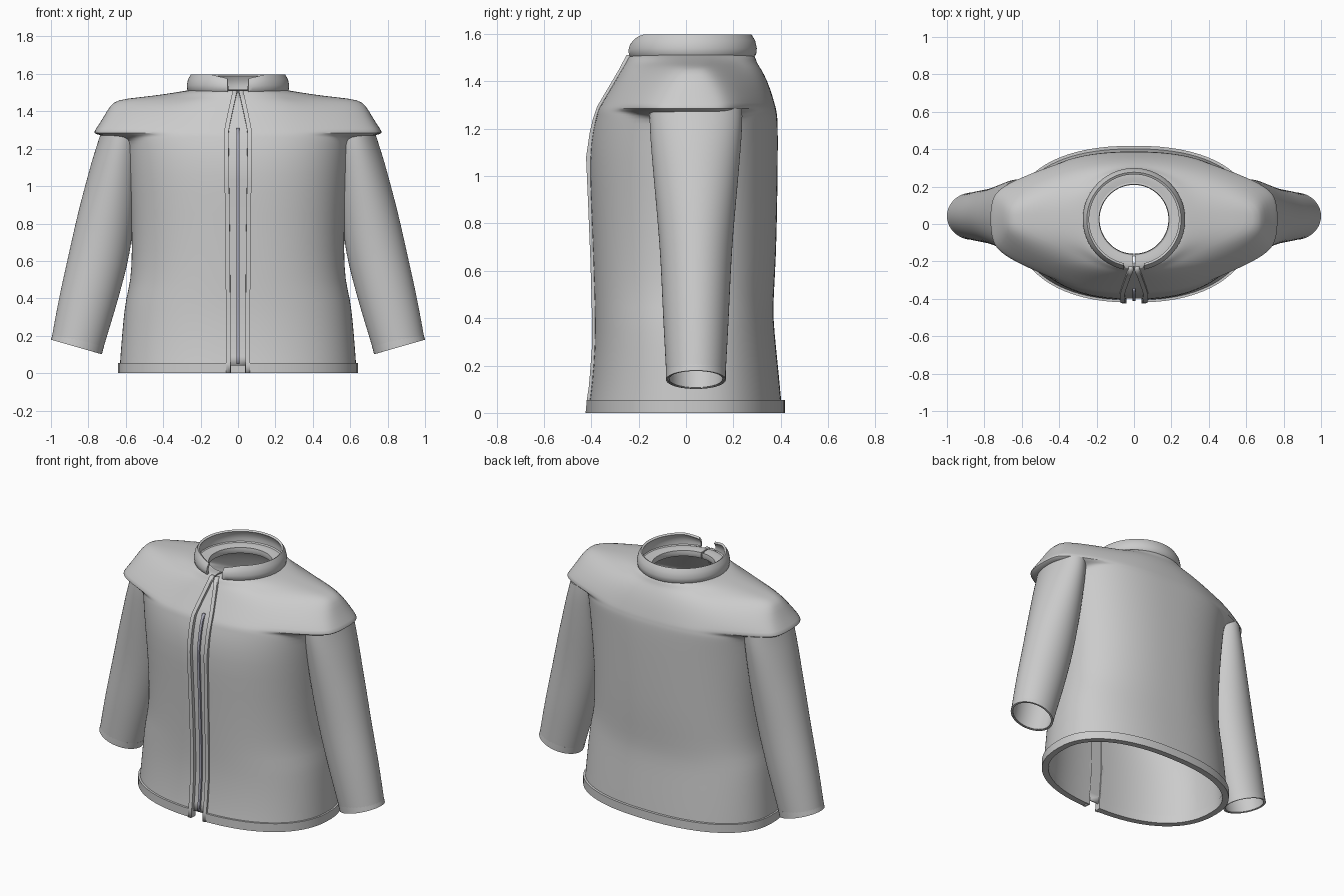
import bpy, bmesh, math

if "Cube" in bpy.data.objects:
    bpy.data.objects.remove(bpy.data.objects["Cube"])


def material(name, rgb):
    m = bpy.data.materials.new(name)
    m.diffuse_color = (*rgb, 1)
    m.use_nodes = True
    m.node_tree.nodes["Principled BSDF"].inputs["Base Color"].default_value = m.diffuse_color
    return m


GREY = material("light grey cloth", (0.6, 0.6, 0.6))
ZIP = material("zip grey", (0.38, 0.38, 0.46))


def lerp(table, z):
    """Linear lookup in a list of (z, value) pairs."""
    for (a, va), (b, vb) in zip(table, table[1:]):
        if z <= b:
            return va + (vb - va) * max(0, (z - a) / (b - a))
    return table[-1][1]


def skin(name, rings, closed, mat=GREY, thick=0, subsurf=0, angle=40):
    """Join rings of points into a surface; rings run upward, counter-clockwise."""
    bm = bmesh.new()
    rows = [[bm.verts.new(p) for p in ring] for ring in rings]
    n = len(rows[0])
    for lo, hi in zip(rows, rows[1:]):
        for j in range(n if closed else n - 1):
            k = (j + 1) % n
            bm.faces.new((lo[j], lo[k], hi[k], hi[j]))
    me = bpy.data.meshes.new(name)
    bm.to_mesh(me)
    bm.free()
    ob = bpy.data.objects.new(name, me)
    bpy.context.collection.objects.link(ob)
    me.materials.append(mat)
    bpy.ops.object.select_all(action='DESELECT')
    ob.select_set(True)
    bpy.context.view_layer.objects.active = ob
    if thick:
        s = ob.modifiers.new("thickness", 'SOLIDIFY')
        s.thickness = thick
        s.offset = -1
        s.edge_crease_outer = s.edge_crease_inner = 1
        bpy.ops.object.modifier_apply(modifier=s.name)
    bpy.ops.object.shade_smooth_by_angle(angle=math.radians(angle))
    if subsurf:
        s = ob.modifiers.new("smooth", 'SUBSURF')
        s.levels = s.render_levels = subsurf
    return ob


def mirror(ob):
    m = ob.modifiers.new("mirror", 'MIRROR')
    m.use_mirror_merge = False


def power(v, e):
    return math.copysign(abs(v) ** e, v)


def open_ring(z, hx, yf, yb, n, gap, flare=0, near=0.4, far=1, cy=0.03, segs=72):
    """Rounded cross-section, open by 2 * gap at the front.
    The sides are widened by flare, fading between the relative depths near and far."""
    e = 2 / n
    t0 = math.asin(min(1, (gap / hx) ** (1 / e)))
    pts = []
    for i in range(segs + 1):
        t = t0 + (2 * math.pi - 2 * t0) * i / segs
        c = -power(math.cos(t), e)
        x = hx * power(math.sin(t), e)
        s = min(1, max(0, (abs(c) - near) / (far - near)))
        x += math.copysign(flare * (1 - s * s * (3 - 2 * s)), x)
        pts.append((x, cy + c * ((yb - cy) if c > 0 else (cy - yf)), z))
    return pts


# half width of the front opening
GAP = [(0, 0.04), (0.6, 0.042), (1.2, 0.05), (1.3, 0.05), (1.45, 0.018), (1.51, 0.004)]

# z, half width, front, back, roundness, then shoulder flare with its fade range
BODY = [
    (0.02, 0.634, -0.412, 0.405, 2.3),
    (0.12, 0.627, -0.397, 0.396, 2.3),
    (0.28, 0.614, -0.385, 0.38, 2.3),
    (0.40, 0.600, -0.385, 0.368, 2.3),
    (0.49, 0.574, -0.387, 0.37, 2.3),
    (0.65, 0.566, -0.392, 0.38, 2.3),
    (0.85, 0.572, -0.4, 0.385, 2.3),
    (1.08, 0.592, -0.41, 0.388, 2.33),
    (1.20, 0.603, -0.392, 0.388, 2.4),
    (1.245, 0.608, -0.38, 0.386, 2.45),
    (1.262, 0.61, -0.376, 0.384, 2.45, 0.04, 0.3, 0.7),
    (1.272, 0.61, -0.373, 0.382, 2.45, 0.14, 0.3, 0.75),
    (1.285, 0.61, -0.368, 0.38, 2.45, 0.163, 0.35, 0.9),
    (1.30, 0.607, -0.36, 0.376, 2.42, 0.157, 0.35, 0.95),
    (1.37, 0.57, -0.318, 0.356, 2.25, 0.148, 0.3, 0.95),
    (1.43, 0.505, -0.283, 0.33, 2.15, 0.18, 0.2, 0.88),
    (1.462, 0.43, -0.264, 0.31, 2.05, 0.22, 0.1, 0.78),
    (1.475, 0.38, -0.256, 0.302, 2.0, 0.145, 0.1, 0.75),
    (1.492, 0.335, -0.247, 0.295, 2.0, 0.05, 0.1, 0.75),
    (1.508, 0.295, -0.24, 0.29, 2.0),
    (1.515, 0.25, -0.215, 0.272, 2.0),
    (1.508, 0.195, -0.165, 0.22, 2.0),
]
FRONT = [(r[0], r[2]) for r in BODY[:-2]]

# jacket body with flared shoulder caps
skin("jacket_body", [open_ring(*r[:5], lerp(GAP, r[0]), *r[5:]) for r in BODY], False,
     thick=0.025, subsurf=1)

# bottom hem band
skin("hem_band", [open_ring(z, 0.642, -0.42, 0.418, 2.3, 0.04)
                  for z in (0, 0.054)], False, thick=0.04)

# stand-up collar, dipping at the front corners
collar = []
for z, r in ((1.502, 0.262), (1.512, 0.271), (1.54, 0.274), (1.572, 0.267),
             (1.597, 0.252)):
    ring = open_ring(z, r, 0.025 - r, 0.025 + r, 2, 0.055, cy=0.025)
    top = (z - 1.502) / 0.095
    collar.append([(x, y, h - (0.022 * top * max(0, 1 - (abs(x) - 0.055) / 0.09)
                               if y < 0 else 0)) for x, y, h in ring])
skin("collar", collar, False, thick=0.014)

# inner neck band
skin("neck_lining", [open_ring(z, r, 0.025 - r, 0.025 + r, 2, 0.004, cy=0.025)
                     for z, r in ((1.475, 0.2), (1.49, 0.194), (1.508, 0.197))],
     False, thick=0.01)

# sleeves: centre x, centre z, half width, half depth, tilt in degrees
SLEEVE = [
    (0.863, 0.142, 0.14, 0.125, 16),
    (0.84, 0.24, 0.146, 0.13, 16),
    (0.80, 0.40, 0.155, 0.139, 15),
    (0.765, 0.54, 0.158, 0.145, 14),
    (0.732, 0.68, 0.16, 0.152, 13),
    (0.70, 0.84, 0.156, 0.165, 11),
    (0.672, 0.98, 0.147, 0.178, 9),
    (0.648, 1.12, 0.135, 0.19, 6),
    (0.630, 1.22, 0.122, 0.197, 3),
    (0.622, 1.285, 0.112, 0.196, 0),
]


def sleeve_ring(cx, cz, rx, ry, tilt, segs=40):
    a = math.radians(tilt)
    out = []
    for i in range(segs):
        t = 2 * math.pi * i / segs
        s = rx * math.sin(t)
        # the inner side stays flat against the body
        out.append((max(0.557, cx + s * math.cos(a)), 0.042 - ry * math.cos(t),
                    cz + s * math.sin(a)))
    return out


mirror(skin("sleeves", [sleeve_ring(*r) for r in SLEEVE], True, thick=0.012, subsurf=1))

# cuff bands at the sleeve ends
mirror(skin("cuffs", [sleeve_ring(0.864 - 0.011 * k, 0.14 + 0.04 * k, 0.1415, 0.1265, 16)
                      for k in (0, 1)], True, thick=0.008))


def front_strip(name, x0, x1, z0, z1, y0, y1, mat=GREY):
    """Square-section strip that follows the front line of the body."""
    steps = 28
    rings = []
    for i in range(steps + 1):
        z = z0 + (z1 - z0) * i / steps
        y = lerp(FRONT, z)
        a, b = x0(z), x1(z)
        rings.append([(a, y + y0, z), (b, y + y0, z), (b, y + y1, z), (a, y + y1, z)])
    ob = skin(name, rings, True, mat, angle=30)
    bm = bmesh.new()
    bm.from_mesh(ob.data)
    bmesh.ops.holes_fill(bm, edges=[e for e in bm.edges if e.is_boundary])
    bmesh.ops.recalc_face_normals(bm, faces=bm.faces)
    bm.to_mesh(ob.data)
    bm.free()
    return ob


# raised edging on both sides of the opening
mirror(front_strip("opening_edging", lambda z: lerp(GAP, z),
                   lambda z: lerp(GAP, z) + 0.024, 0.0, 1.51, -0.012, 0.025))
# recessed panel behind the zip
front_strip("zip_panel", lambda z: -lerp(GAP, z) - 0.01,
            lambda z: lerp(GAP, z) + 0.01, 0.04, 1.5, 0.01, 0.018)
# zip
front_strip("zip", lambda z: -0.008, lambda z: 0.008, 0.05, 1.31, -0.002, 0.012, ZIP)
